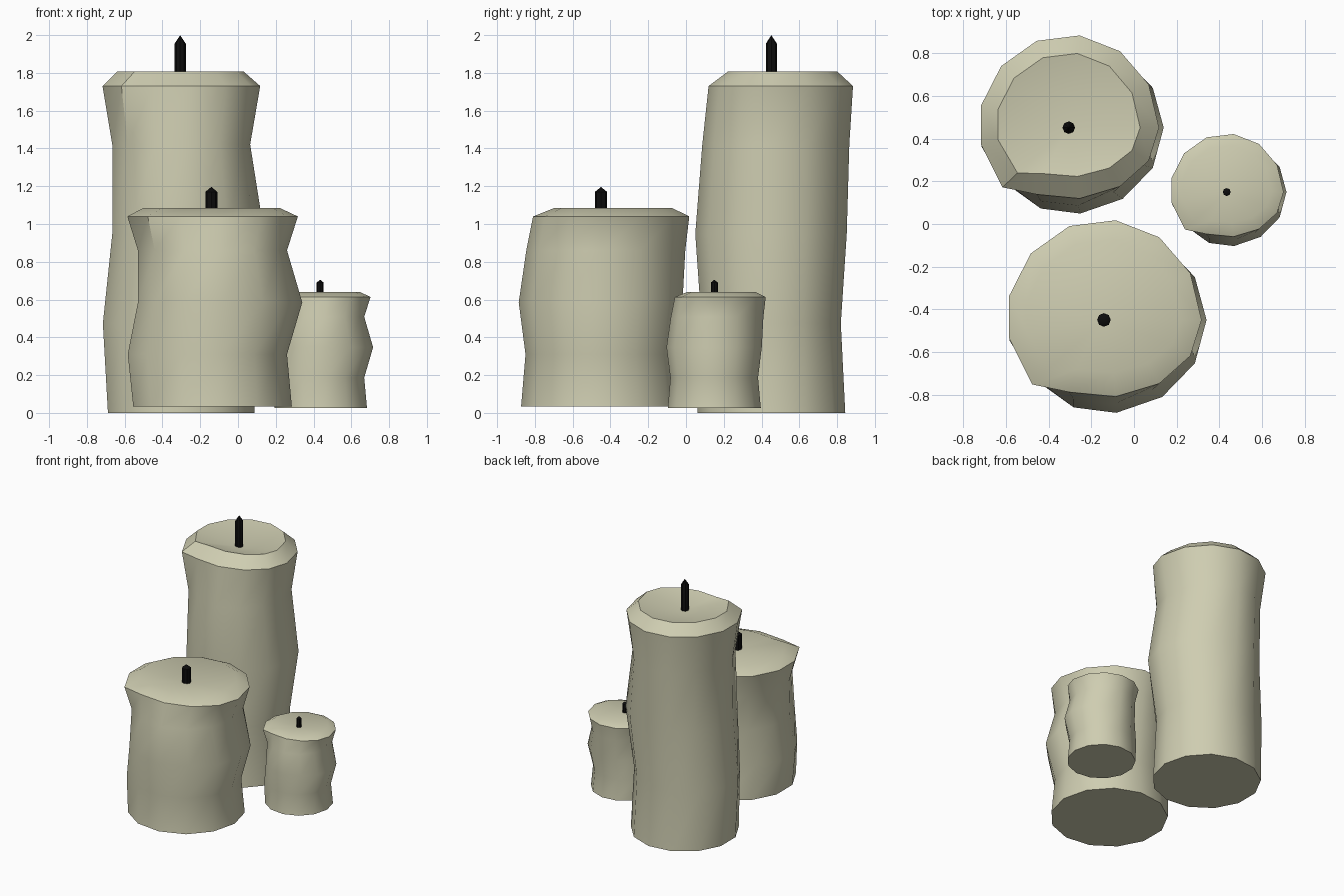
import bpy, bmesh, math

if "Cube" in bpy.data.objects:
    bpy.data.objects.remove(bpy.data.objects["Cube"])

SIDES = 13
# rings: height, reach in -x, +x, -y, +y (units of base radius and candle height)
RINGS = [
    (0.000, 1.000, 1.000, 1.000, 1.000),
    (0.262, 1.070, 0.940, 0.945, 0.940),
    (0.524, 0.940, 1.130, 1.030, 1.020),
    (0.786, 0.940, 0.940, 0.935, 1.055),
    (0.957, 1.075, 1.075, 0.850, 1.105),
    (1.000, 0.870, 0.850, 0.585, 0.890),
]
# pulled-out corner of the rim: ring -> (x, y) of side 8
CORNER = {4: (-0.79, -0.71), 5: (-0.61, -0.54)}


def material(name, color):
    m = bpy.data.materials.new(name)
    m.diffuse_color = color
    m.use_nodes = True
    m.node_tree.nodes["Principled BSDF"].inputs["Base Color"].default_value = m.diffuse_color
    return m


WAX = material("wax", (0.62, 0.61, 0.44, 1))
BLACK = material("wick_black", (0.004, 0.004, 0.004, 1))


def make_object(name, bm, mat, loc, scale, angle):
    bmesh.ops.scale(bm, vec=scale, verts=bm.verts)
    bmesh.ops.recalc_face_normals(bm, faces=bm.faces)
    me = bpy.data.meshes.new(name)
    bm.to_mesh(me)
    bm.free()
    me.materials.append(mat)
    ob = bpy.data.objects.new(name, me)
    ob.location = loc
    bpy.context.collection.objects.link(ob)
    bpy.ops.object.select_all(action='DESELECT')
    ob.select_set(True)
    bpy.context.view_layer.objects.active = ob
    bpy.ops.object.shade_smooth_by_angle(angle=math.radians(angle))


def loft(bm, rings):
    for a, b in zip(rings, rings[1:]):
        n = len(a)
        for i in range(n):
            j = (i + 1) % n
            bm.faces.new((a[i], a[j], b[j], b[i]))


def fan(bm, ring, co):
    tip = bm.verts.new(co)
    for i in range(len(ring)):
        bm.faces.new((ring[i], ring[(i + 1) % len(ring)], tip))


def candle(name, x, y, z, radius, height):
    scale = (radius, radius, height)

    # wax body with sunken top
    bm = bmesh.new()
    rings = []
    for r, (h, xn, xp, yn, yp) in enumerate(RINGS):
        ring = []
        for k in range(SIDES):
            a = 2 * math.pi * k / SIDES
            c, s = math.cos(a), math.sin(a)
            px, py = c * (xp if c > 0 else xn), s * (yp if s > 0 else yn)
            if k == 8 and r in CORNER:
                px, py = CORNER[r]
            ring.append(bm.verts.new((px, py, h)))
        rings.append(ring)
    loft(bm, rings)
    bm.faces.new(rings[0][::-1])
    fan(bm, rings[-1], (0, 0, 0.967))
    make_object(name + "_wax", bm, WAX, (x, y, z), scale, 35)

    # pointed wick
    bm = bmesh.new()
    rings = [[bm.verts.new((0.075 * math.cos(math.tau * k / 8),
                            0.075 * math.sin(math.tau * k / 8), h))
              for k in range(8)] for h in (0.962, 1.081)]
    loft(bm, rings)
    bm.faces.new(rings[0][::-1])
    fan(bm, rings[1], (0, 0, 1.106))
    make_object(name + "_wick", bm, BLACK, (x, y, z), scale, 35)


candle("tall_candle", -0.306, 0.452, 0.0, 0.394, 1.808)
candle("medium_candle", -0.141, -0.45, 0.035, 0.426, 1.05)
candle("small_candle", 0.435, 0.15, 0.025, 0.248, 0.615)
